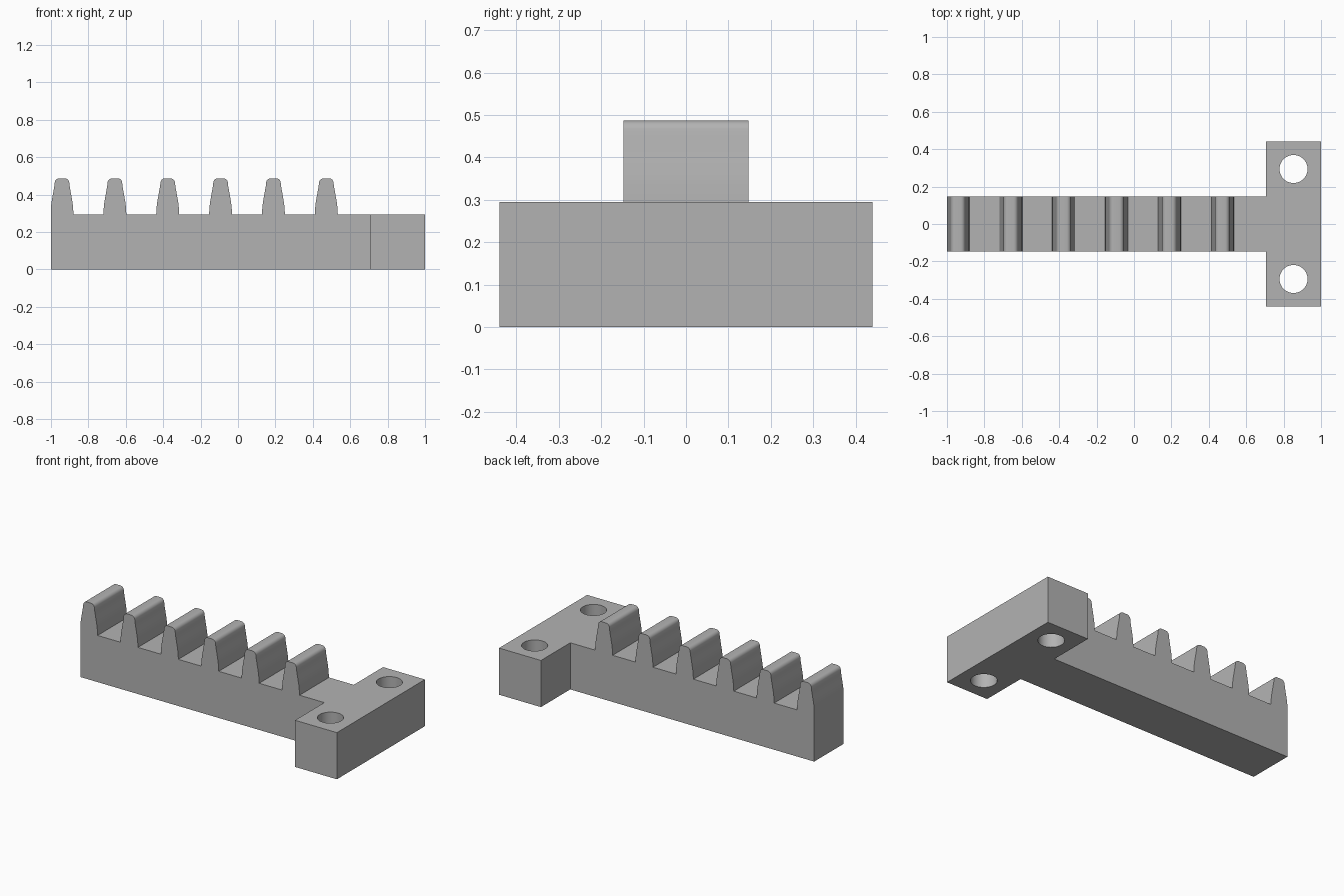
import bpy, bmesh, math

cube = bpy.data.objects.get("Cube")
if cube:
    bpy.data.objects.remove(cube, do_unlink=True)

grey = bpy.data.materials.new("plain_grey")
grey.use_nodes = True
colour = (0.45, 0.45, 0.45, 1)
grey.diffuse_color = colour
grey.node_tree.nodes["Principled BSDF"].inputs["Base Color"].default_value = colour

DECK = 0.295      # height of the bar and the mounting head
HEAD_X = 0.707    # where the head starts


def extrude_outline(name, outline, axis, low, high):
    """Prism from a 2D outline, extruded along y (x-z outline) or z (x-y outline)."""
    bm = bmesh.new()
    place = (lambda a, b: (a, low, b)) if axis == "y" else (lambda a, b: (a, b, low))
    face = bm.faces.new([bm.verts.new(place(a, b)) for a, b in outline])
    result = bmesh.ops.extrude_face_region(bm, geom=[face])
    depth = high - low
    move = (0, depth, 0) if axis == "y" else (0, 0, depth)
    bmesh.ops.translate(bm, vec=move,
                        verts=[v for v in result["geom"] if isinstance(v, bmesh.types.BMVert)])
    bmesh.ops.recalc_face_normals(bm, faces=bm.faces)
    mesh = bpy.data.meshes.new(name)
    bm.to_mesh(mesh)
    bm.free()
    mesh.materials.append(grey)
    obj = bpy.data.objects.new(name, mesh)
    bpy.context.collection.objects.link(obj)
    return obj


def smooth(obj):
    bpy.ops.object.select_all(action="DESELECT")
    obj.select_set(True)
    bpy.context.view_layer.objects.active = obj
    bpy.ops.object.shade_smooth_by_angle(angle=math.radians(30))


# Half of one tooth: curved flank, then a rounded tip
flank = [(0.0615, DECK), (0.059, 0.335), (0.056, 0.36), (0.049, 0.40), (0.041, 0.445)]
tip = [(0.015 + 0.024 * math.cos(a), 0.463 + 0.024 * math.sin(a))
       for a in (math.radians(d) for d in range(10, 91, 16))]
half = flank + tip

# Toothed bar, one outline from end to end
outline = [(HEAD_X, DECK), (HEAD_X, 0), (-1, 0)]
for i in range(6):
    centre = -0.941 + 0.2826 * i
    left = [(max(-1, centre - w), z) for w, z in half]
    right = [(centre + w, z) for w, z in reversed(half)]
    outline += left + right
bar = extrude_outline("toothed_bar", outline, "y", -0.147, 0.147)
smooth(bar)

# Cross head with two bolt holes
head = extrude_outline("mounting_head",
                       [(HEAD_X, -0.44), (1, -0.44), (1, 0.44), (HEAD_X, 0.44)], "z", 0, DECK)
for side, label in ((1, "back"), (-1, "front")):
    circle = [(0.853 + 0.075 * math.cos(math.tau * k / 48),
               side * 0.294 + 0.075 * math.sin(math.tau * k / 48)) for k in range(48)]
    cutter = extrude_outline(label + "_hole_cutter", circle, "z", -0.1, DECK + 0.1)
    cutter.hide_render = True
    cutter.hide_set(True)
    cut = head.modifiers.new(label + "_bolt_hole", "BOOLEAN")
    cut.operation = "DIFFERENCE"
    cut.solver = "EXACT"
    cut.object = cutter

# Bake the holes into the head, then drop the cutters
bpy.context.view_layer.update()
baked = bpy.data.meshes.new_from_object(head.evaluated_get(bpy.context.evaluated_depsgraph_get()))
head.modifiers.clear()
head.data = baked
for label in ("back", "front"):
    bpy.data.objects.remove(bpy.data.objects[label + "_hole_cutter"], do_unlink=True)
smooth(head)
